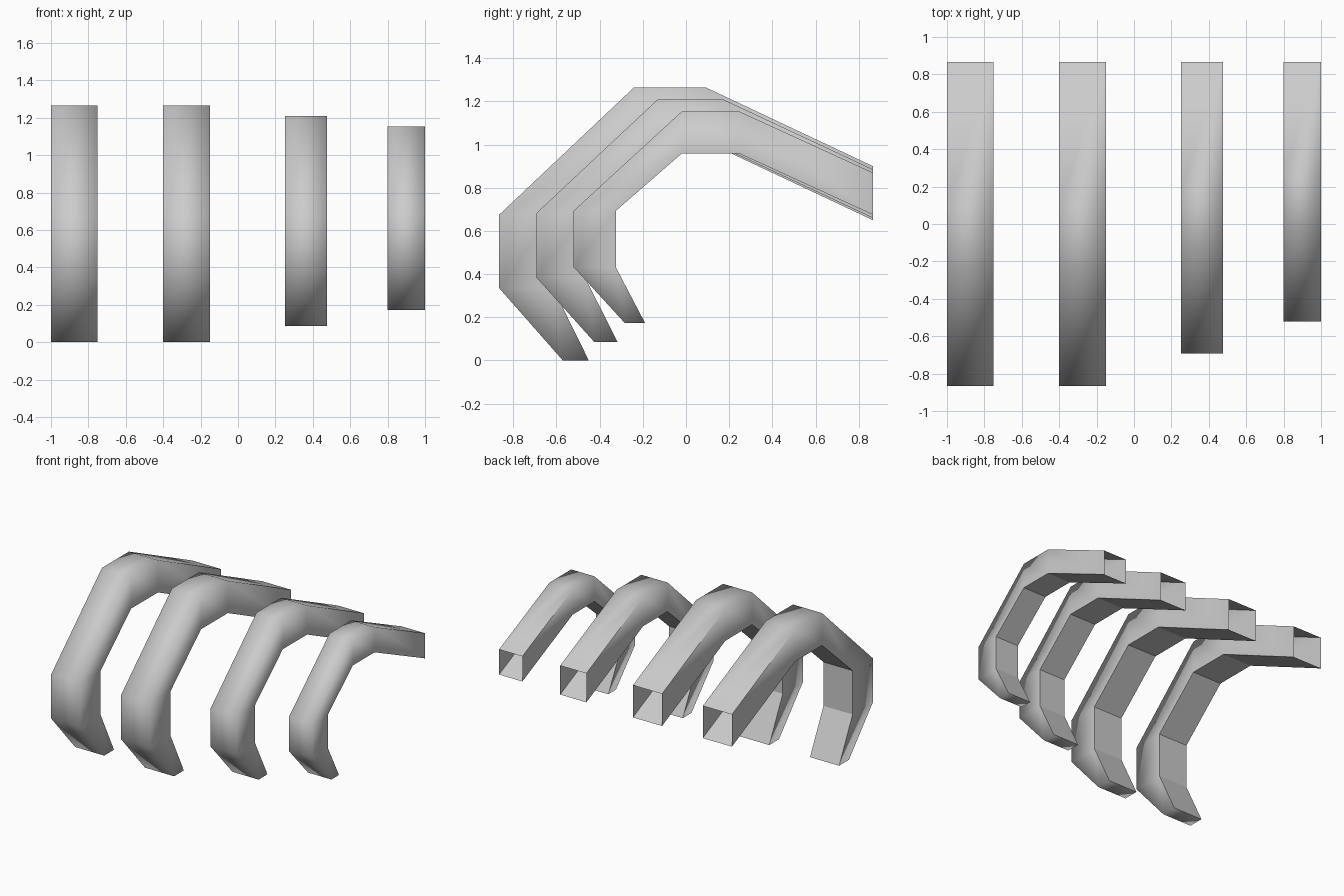
import bpy, bmesh

if "Cube" in bpy.data.objects:
    bpy.data.objects.remove(bpy.data.objects["Cube"])


def finger(name, x0, x1, size, path):
    """Square-section bent bar: 'path' is the outer (y, z) line from tip to open root."""
    tip = path[0]
    inner = [(tip[0] + size * 0.48, tip[1])]              # tapered tip
    inner += [(y + size, z) for y, z in path[1:3]]        # upright part
    inner += [(y, z - size) for y, z in path[3:]]         # top and rear arm
    bm = bmesh.new()
    rings = []
    for o, i in zip(path, inner):
        rings.append([bm.verts.new(c) for c in
                      ((x0, *o), (x1, *o), (x1, *i), (x0, *i))])
    inner_faces = []
    for a, b in zip(rings, rings[1:]):
        for k in range(4):
            j = (k + 1) % 4
            f = bm.faces.new((a[k], a[j], b[j], b[k]))
            f.smooth = True
            if k == 2:
                inner_faces.append(f)
    # closed tip, the root end stays open
    bm.faces.new(rings[0]).smooth = True
    bmesh.ops.recalc_face_normals(bm, faces=bm.faces[:])
    # crisp underside, softly shaded outside
    for f in inner_faces:
        for e in f.edges:
            e.smooth = False
    # crisp edges along the straight rear arm
    for k in (0, 1):
        e = bm.edges.get((rings[-2][k], rings[-1][k]))
        e.smooth = False
    mesh = bpy.data.meshes.new(name)
    bm.to_mesh(mesh)
    bm.free()
    obj = bpy.data.objects.new(name, mesh)
    bpy.context.collection.objects.link(obj)
    return obj


# outer outlines, tip to root
large = [(-0.57, 0.0), (-0.865, 0.335), (-0.865, 0.675),
         (-0.24, 1.265), (0.09, 1.265), (0.865, 0.90)]
medium = [(-0.425, 0.086), (-0.693, 0.385), (-0.693, 0.682),
          (-0.13, 1.21), (0.17, 1.21), (0.865, 0.885)]
small = [(-0.283, 0.173), (-0.52, 0.432), (-0.52, 0.693),
         (-0.02, 1.153), (0.247, 1.153), (0.865, 0.87)]

finger("large_claw_outer", -1.0, -0.75, 0.25, large)
finger("large_claw_inner", -0.4, -0.15, 0.25, large)
finger("medium_claw", 0.25, 0.475, 0.225, medium)
finger("small_claw", 0.8, 1.0, 0.195, small)
